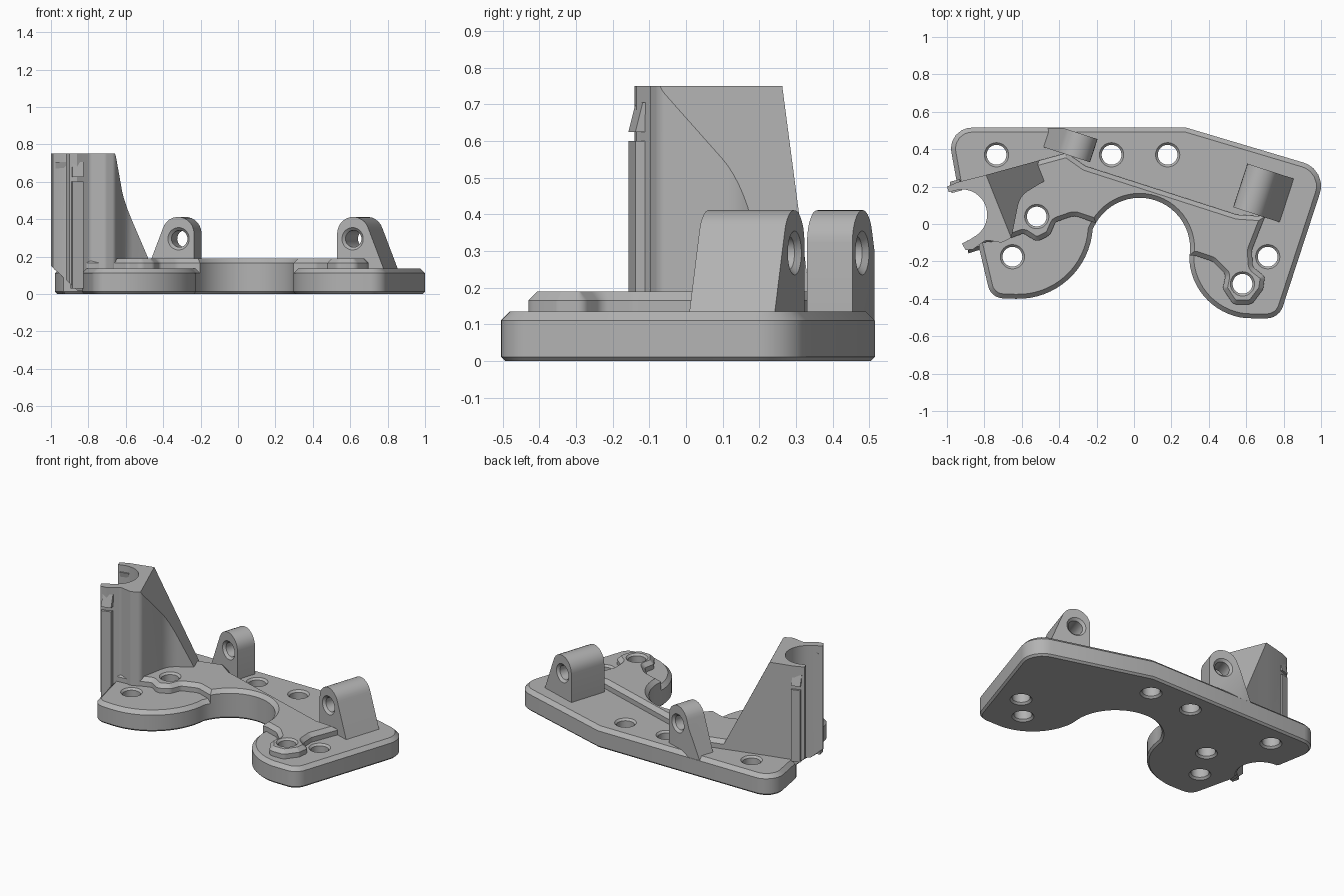
import bpy, bmesh, math
from mathutils import Vector

if "Cube" in bpy.data.objects:
    bpy.data.objects.remove(bpy.data.objects["Cube"], do_unlink=True)

grey = bpy.data.materials.new("plain grey")
grey.use_nodes = True
COLOUR = (0.45, 0.45, 0.45, 1)
grey.diffuse_color = COLOUR
grey.node_tree.nodes["Principled BSDF"].inputs["Base Color"].default_value = COLOUR


def arc(cx, cy, r, a0, a1, n=16):
    angles = [math.radians(a0 + (a1 - a0) * i / n) for i in range(n + 1)]
    return [(cx + r * math.cos(a), cy + r * math.sin(a)) for a in angles]


def rounded(corners, steps=6):
    """Round each corner (x, y, radius); corners without radius stay sharp."""
    out = []
    for i, c in enumerate(corners):
        p = Vector(c[:2])
        if len(c) < 3:
            out.append(tuple(p))
            continue
        a = Vector(corners[i - 1][:2]) - p
        b = Vector(corners[(i + 1) % len(corners)][:2]) - p
        half = a.angle(b) / 2
        t = min(c[2] / math.tan(half), a.length * 0.48, b.length * 0.48)
        p0, p1 = p + a.normalized() * t, p + b.normalized() * t
        centre = p + (a.normalized() + b.normalized()).normalized() * t / math.cos(half)
        r = t * math.tan(half)
        for k in range(steps + 1):
            d = p0.lerp(p1, k / steps) - centre
            out.append(tuple(centre + d.normalized() * r))
    return out


def finish(bm, name):
    bmesh.ops.recalc_face_normals(bm, faces=bm.faces[:])
    mesh = bpy.data.meshes.new(name)
    bm.to_mesh(mesh)
    bm.free()
    mesh.materials.append(grey)
    ob = bpy.data.objects.new(name, mesh)
    bpy.context.collection.objects.link(ob)
    return ob


def extrude(points, z0, z1):
    bm = bmesh.new()
    face = bm.faces.new([bm.verts.new((x, y, z0)) for x, y in points])
    new = bmesh.ops.extrude_face_region(bm, geom=[face])["geom"]
    verts = [v for v in new if isinstance(v, bmesh.types.BMVert)]
    bmesh.ops.translate(bm, verts=verts, vec=(0, 0, z1 - z0))
    bmesh.ops.recalc_face_normals(bm, faces=bm.faces[:])
    return bm


def chamfer(bm, z, size):
    edges = [e for e in bm.edges if all(abs(v.co.z - z) < 1e-4 for v in e.verts)]
    bmesh.ops.bevel(bm, geom=edges, offset=size, offset_type='OFFSET',
                    segments=1, affect='EDGES', clamp_overlap=False)


def slice_off(bm, point, normal):
    geom = bm.verts[:] + bm.edges[:] + bm.faces[:]
    bmesh.ops.bisect_plane(bm, geom=geom, plane_co=point, plane_no=normal, clear_outer=True)
    bmesh.ops.holes_fill(bm, edges=[e for e in bm.edges if e.is_boundary], sides=0)


def drill(ob, start, axis, length, r=0.053, flare=0.012):
    """Cut a round hole with a flared mouth at both ends."""
    bm = bmesh.new()
    rings = []
    profile = [(-0.05, r + flare), (0, r + flare), (flare, r),
               (length - flare, r), (length, r + flare), (length + 0.05, r + flare)]
    rot = Vector((0, 0, 1)).rotation_difference(Vector(axis)).to_matrix()
    for z, rad in profile:
        rings.append([bm.verts.new(Vector(start) + rot @ Vector((x, y, z)))
                      for x, y in arc(0, 0, rad, 0, 360, 32)[:-1]])
    for a, b in zip(rings, rings[1:]):
        for i in range(32):
            j = (i + 1) % 32
            bm.faces.new((a[i], a[j], b[j], b[i]))
    bm.faces.new(rings[0])
    bm.faces.new(rings[-1])
    cutter = finish(bm, "hole_cutter")
    cutter.hide_render = True
    mod = ob.modifiers.new("hole", 'BOOLEAN')
    mod.object, mod.operation, mod.solver = cutter, 'DIFFERENCE', 'EXACT'
    bpy.context.view_layer.objects.active = ob
    bpy.ops.object.modifier_apply(modifier=mod.name)
    bpy.data.objects.remove(cutter, do_unlink=True)


def smooth(ob):
    bpy.ops.object.select_all(action='DESELECT')
    ob.select_set(True)
    bpy.context.view_layer.objects.active = ob
    bpy.ops.object.shade_smooth_by_angle(angle=math.radians(28))


BASE_TOP, TIER_TOP, TOWER_TOP = 0.135, 0.19, 0.75
saddle = arc(0.03, -0.13, 0.27, -8, 150, 24)
cradle = arc(-0.92, 0.05, 0.135, 95, -55, 20)

# Base plate: two lobes around a round saddle, notched on the right side
outline = rounded(
    [(-0.945, 0.21), (-1.0, 0.515, 0.11), (0.28, 0.515), (1.035, 0.29, 0.13),
     (0.775, -0.505, 0.09)]
    + arc(0.63, -0.17, 0.335, 265, 185, 14) + saddle
    + arc(-0.62, 0, 0.4, -4, -92, 16)
    + [(-0.765, -0.395, 0.1), (-0.835, -0.1)] + cradle[::-1][1:])
bm = extrude(outline, 0, BASE_TOP)
chamfer(bm, BASE_TOP, 0.024)
chamfer(bm, 0, 0.012)
base = finish(bm, "base_plate")

# Raised tier that wraps the saddle and two of the screw bosses
tier_outline = rounded(
    saddle
    + [(-0.32, 0.045, 0.06), (-0.42, 0.01, 0.03), (-0.45, -0.06, 0.04), (-0.52, -0.095, 0.04),
       (-0.59, -0.05, 0.03), (-0.7, -0.09), (-0.82, -0.1), (-0.76, 0.05), (-0.8, 0.26),
       (-0.36, 0.38), (-0.26, 0.31), (0.55, 0.05), (0.7, 0.04), (0.63, -0.14, 0.05),
       (0.635, -0.23, 0.04), (0.7, -0.28, 0.03), (0.69, -0.35, 0.03), (0.63, -0.43, 0.04),
       (0.53, -0.43, 0.04), (0.475, -0.345, 0.03), (0.49, -0.27, 0.03), (0.42, -0.2, 0.05),
       (0.33, -0.17)])
bm = extrude(tier_outline, 0.04, TIER_TOP)
chamfer(bm, TIER_TOP, 0.024)
tier = finish(bm, "raised_tier")

# Screw holes through plate and tier
for x, y in [(-0.735, 0.37), (-0.12, 0.37), (0.18, 0.37), (0.715, -0.175), (-0.65, -0.175)]:
    drill(base, (x, y, 0), (0, 0, 1), BASE_TOP)
for x, y in [(-0.52, 0.04), (0.58, -0.32)]:
    for part in (base, tier):
        drill(part, (x, y, 0), (0, 0, 1), TIER_TOP)

# Cradle tower: open clip at the side, concave wall in front, sloping buttress
footprint = rounded(
    [(-0.94, 0.225), (-0.8, 0.26), (-0.49, 0.345), (-0.47, 0.235), (-0.61, 0.15, 0.12),
     (-0.655, -0.075, 0.035), (-0.71, -0.1, 0.03), (-0.79, -0.085, 0.03), (-0.86, -0.135),
     (-0.9, -0.14), (-0.92, -0.105), (-0.88, -0.085)]
    + cradle[::-1] + [(-0.99, 0.17), (-1.0, 0.2)])
bm = extrude(footprint, 0.015, TOWER_TOP)
a, b, c = Vector((-0.79, 0.26, 0.75)), Vector((-0.67, -0.04, 0.75)), Vector((-0.48, 0.23, 0.19))
normal = (b - a).cross(c - a).normalized()
slice_off(bm, a, normal if normal.z > 0 else -normal)
slice_off(bm, (-1.0, 0, 0.15), (-0.68, 0, -0.73))
tower = finish(bm, "cradle_tower")

# Clip rails with snap bumps on both outer sides of the tower
rails = []
for side, pts in (
        ("front", [(-0.885, -0.157), (-0.825, -0.138), (-0.83, -0.09), (-0.895, -0.11)]),
        ("back", [(-0.985, 0.225), (-0.93, 0.24), (-0.92, 0.2), (-0.975, 0.185)])):
    low = 0.13 if side == "back" else 0.03
    bm = extrude(pts, low, 0.6)
    rails.append(finish(bm, side + "_clip_rail"))
    bm = extrude(pts, 0.625, 0.705)
    sign = 1 if side == "back" else -1
    for v in bm.verts:
        if v.co.z > 0.7:
            v.co.y -= sign * 0.02
    rails.append(finish(bm, side + "_snap_bump"))


# Hinge lugs: one upright side, one sloping side, round top and cross hole
def lug(name, corner, side, depth):
    u = Vector((0.951, -0.309, 0)) * side
    v = Vector((0.309, 0.951, 0))
    profile = [(0.275, 0.1), (0.0, 0.1)] + arc(0.09, 0.322, 0.09, 180, 18, 12)
    bm = extrude(profile, 0, depth)
    for vert in bm.verts:
        x, z, d = vert.co
        vert.co = Vector(corner) + u * x + v * d + Vector((0, 0, z))
    bmesh.ops.recalc_face_normals(bm, faces=bm.faces[:])
    slice_off(bm, (0, 0.514, 0), (0, 1, 0))
    ob = finish(bm, name)
    drill(ob, Vector(corner) + u * 0.087 + Vector((0, 0, 0.295)), v, depth, 0.045, 0.015)
    return ob


lugs = [lug("left_hinge_lug", (0.53, 0.09, 0), 1, 0.245),
        lug("right_hinge_lug", (-0.235, 0.33, 0), -1, 0.13)]

for ob in [base, tier, tower] + rails + lugs:
    smooth(ob)
